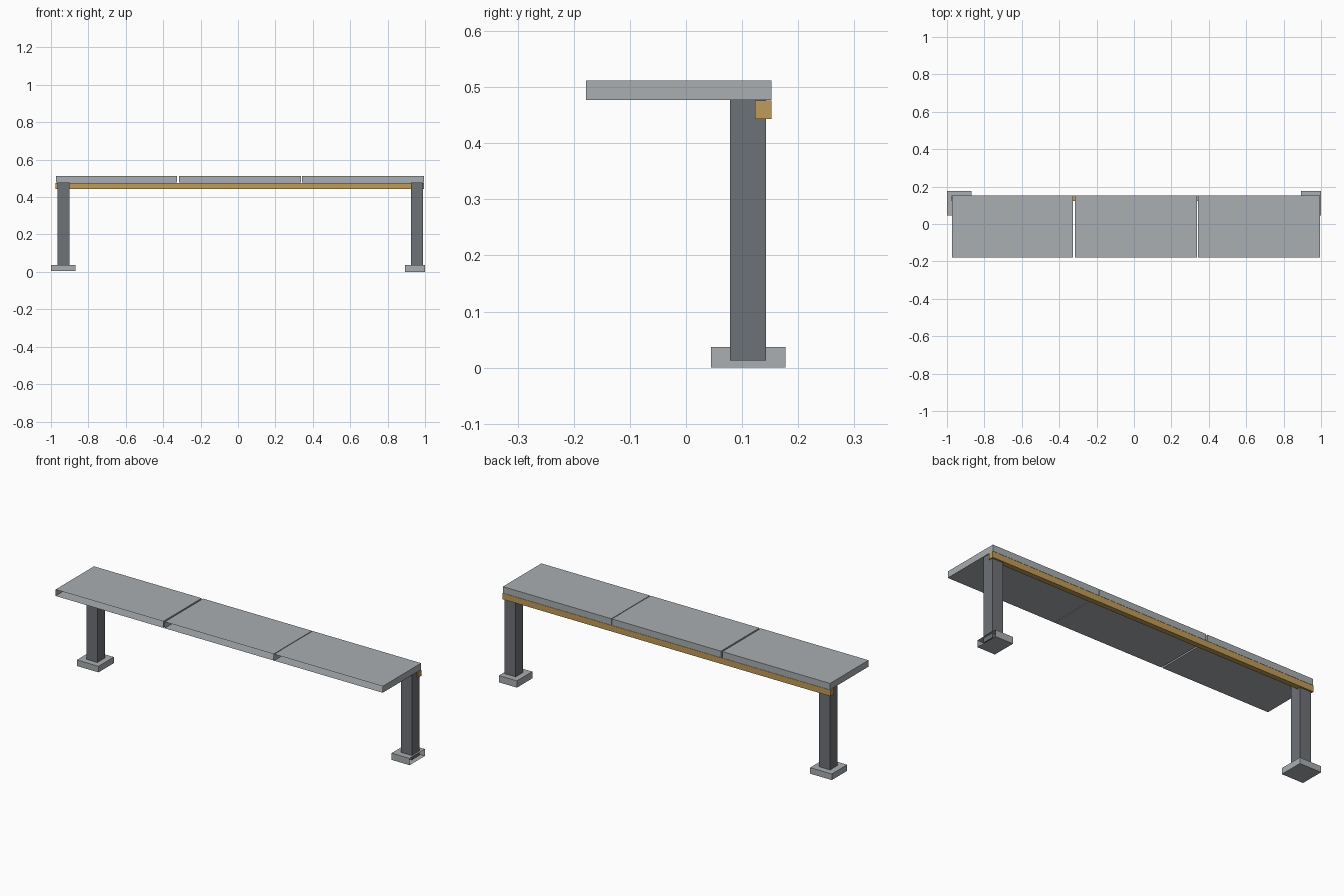
import bpy
import bmesh
from mathutils import Vector

cube = bpy.data.objects.get("Cube")
if cube:
    bpy.data.objects.remove(cube, do_unlink=True)


def material(name, rgb):
    mat = bpy.data.materials.new(name)
    mat.use_nodes = True
    color = (*rgb, 1.0)
    mat.diffuse_color = color
    mat.node_tree.nodes["Principled BSDF"].inputs["Base Color"].default_value = color
    return mat


def box(name, low, high, mat, open_side=None):
    """Box between two corners; the face pointing along open_side is left out."""
    low, high = Vector(low), Vector(high)
    bm = bmesh.new()
    bmesh.ops.create_cube(bm, size=1)
    bmesh.ops.scale(bm, vec=high - low, verts=bm.verts)
    bmesh.ops.translate(bm, vec=(low + high) / 2, verts=bm.verts)
    if open_side:
        bm.normal_update()
        gone = [f for f in bm.faces if f.normal.dot(Vector(open_side)) > 0.9]
        bmesh.ops.delete(bm, geom=gone, context="FACES")
    mesh = bpy.data.meshes.new(name)
    bm.to_mesh(mesh)
    bm.free()
    mesh.materials.append(mat)
    obj = bpy.data.objects.new(name, mesh)
    bpy.context.collection.objects.link(obj)
    return obj


light_grey = material("light grey", (0.40, 0.425, 0.44))
dark_grey = material("dark grey", (0.155, 0.165, 0.18))
tan_wood = material("tan wood", (0.53, 0.33, 0.10))

# Three hollow top panels, open along the front edge
panels = {"right": (-0.972, -0.325), "middle": (-0.316, 0.338), "left": (0.342, 0.994)}
for side, (x0, x1) in panels.items():
    box(side + "_top_panel", (x0, -0.178, 0.477), (x1, 0.152, 0.512),
        light_grey, (0, -1, 0))

# Rail under the back edge
box("back_rail", (-0.975, 0.123, 0.443), (0.995, 0.152, 0.476), tan_wood)

# Posts
for side, x in (("right", -0.933), ("left", 0.957)):
    box(side + "_leg", (x - 0.033, 0.078, 0.013), (x + 0.033, 0.143, 0.477), dark_grey)

# Base blocks; the left one is open at its outer end
box("right_foot", (-1, 0.045, 0.004), (-0.87, 0.177, 0.037), light_grey)
box("left_foot", (0.892, 0.045, 0), (1, 0.177, 0.037), light_grey, (1, 0, 0))
